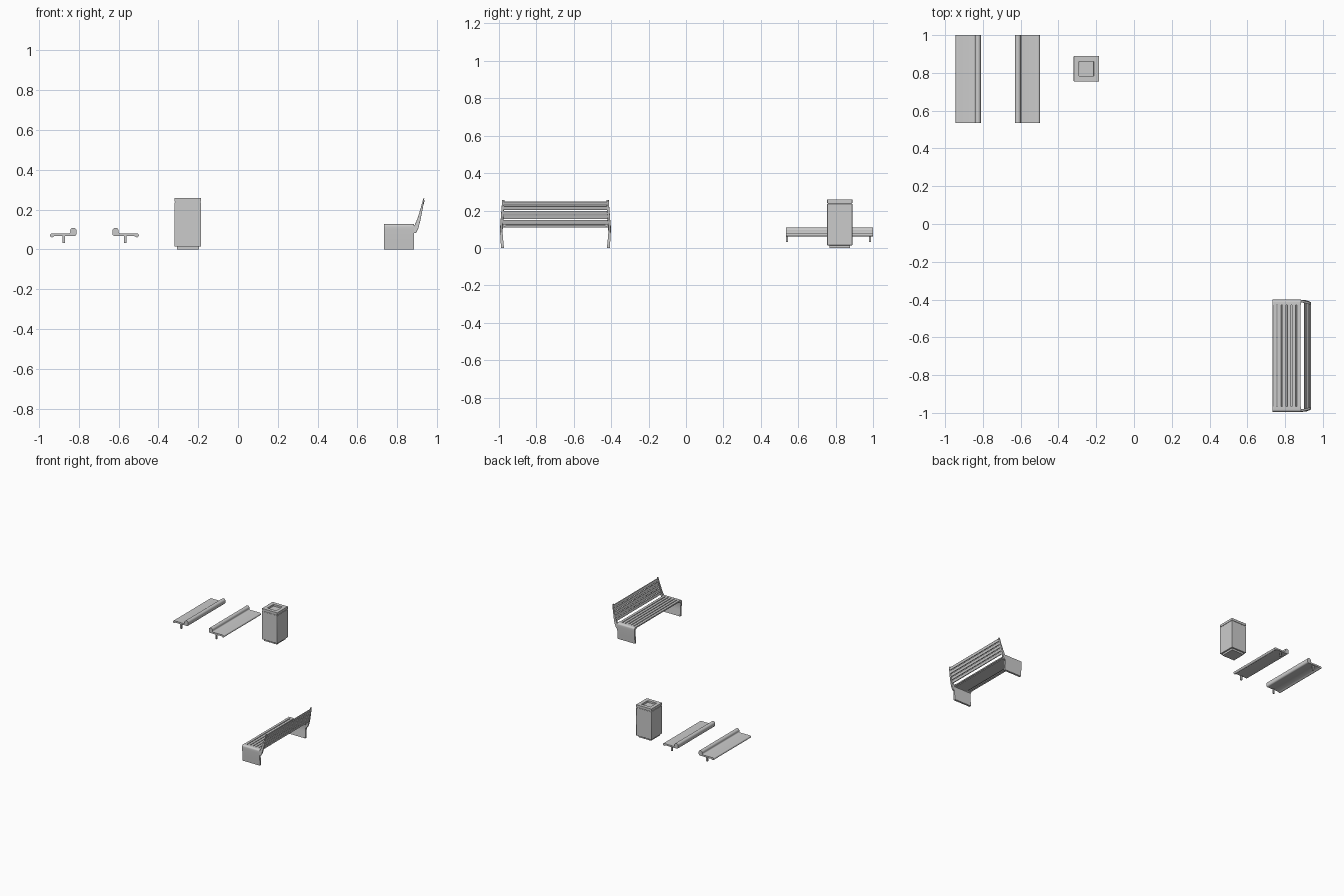
import bpy, bmesh, math
from mathutils import Vector

if "Cube" in bpy.data.objects:
    bpy.data.objects.remove(bpy.data.objects["Cube"])


def finish(name, bm, bevel=0.0, smooth=True):
    bmesh.ops.recalc_face_normals(bm, faces=bm.faces)
    me = bpy.data.meshes.new(name)
    bm.to_mesh(me)
    bm.free()
    ob = bpy.data.objects.new(name, me)
    bpy.context.collection.objects.link(ob)
    if bevel:
        m = ob.modifiers.new("bevel", 'BEVEL')
        m.width, m.segments, m.limit_method = bevel, 2, 'ANGLE'
    if smooth:
        bpy.context.view_layer.objects.active = ob
        ob.select_set(True)
        bpy.ops.object.shade_smooth_by_angle(angle=math.radians(35))
        ob.select_set(False)
    return ob


def prism(name, pts, vec, bevel=0.0):
    bm = bmesh.new()
    f = bm.faces.new([bm.verts.new(p) for p in pts])
    r = bmesh.ops.extrude_face_region(bm, geom=[f])
    bmesh.ops.translate(bm, vec=vec, verts=[v for v in r['geom'] if isinstance(v, bmesh.types.BMVert)])
    return finish(name, bm, bevel)


def box(name, x0, x1, y0, y1, z0, z1, bevel=0.0):
    return prism(name, [(x0, y0, z0), (x1, y0, z0), (x1, y1, z0), (x0, y1, z0)], (0, 0, z1 - z0), bevel)


def arc(cx, cz, r, a0, a1, n=8):
    return [(cx + r * math.cos(math.radians(a0 + (a1 - a0) * i / n)),
             cz + r * math.sin(math.radians(a0 + (a1 - a0) * i / n))) for i in range(n + 1)]


# Perch seats: rolled slab section, mirrored, each on two small posts
section = (arc(-0.067 + 0.011, 0.071, 0.010, 75, 315, 10)
           + [(-0.043, 0.068), (0.045, 0.068)]
           + arc(0.055, 0.080, 0.012, -90, 0, 5)
           + arc(0.051, 0.093, 0.016, 0, 180, 12)
           + arc(0.028, 0.088, 0.008, 0, -90, 4))
for side, cx, s in (("left", -0.878, 1), ("right", -0.564, -1)):
    prism(side + "_perch_seat", [(cx + s * x, 0.535, z) for x, z in section], (0, 0.465, 0))
    for i, y in enumerate((0.54, 0.984)):
        box(f"{side}_perch_post_{i}", cx + s * 0.003 - 0.006, cx + s * 0.003 + 0.006,
            y - 0.005, y + 0.005, 0.032, 0.07)

# Litter bin: plinth, body, lid with square recess
bx, by, h = -0.252, 0.822, 0.067
box("bin_plinth", bx - .055, bx + .055, by - .055, by + .055, 0, 0.016)
box("bin_body", bx - h, bx + h, by - h, by + h, 0.014, 0.237, 0.002)
box("bin_neck", bx - h + .003, bx + h - .003, by - h + .003, by + h - .003, 0.235, 0.242)
bm = bmesh.new()
bmesh.ops.create_cube(bm, size=1)
for v in bm.verts:
    v.co = Vector((bx + v.co.x * 2 * h, by + v.co.y * 2 * h, 0.2495 + v.co.z * 0.019))
top = max(bm.faces, key=lambda f: f.calc_center_median().z)
bmesh.ops.inset_region(bm, faces=[top], thickness=h - 0.027)
r = bmesh.ops.extrude_discrete_faces(bm, faces=[top])
bmesh.ops.translate(bm, vec=(0, 0, -0.015), verts=r['faces'][0].verts[:])
finish("bin_lid", bm, 0.001)

# Bench end panels: curved leg section running into the seat
cy, x0, x1 = -0.698, 0.733, 0.885
outer = [(0.291, 0), (0.294, 0.05), (0.297, 0.10)] + arc(0.284, 0.114, 0.013, 0, 90, 6)
inner = [(0.268, 0.127), (0.268, 0.114), (0.280, 0.108), (0.284, 0.098), (0.280, 0.05), (0.275, 0)]
back = [(0.885, 0.082), (0.893, 0.082), (0.905, 0.105), (0.916, 0.145), (0.927, 0.20), (0.936, 0.256),
        (0.931, 0.258), (0.917, 0.205), (0.902, 0.158), (0.889, 0.126), (0.880, 0.110)]
for end, s in (("near", -1), ("far", 1)):
    prism(end + "_bench_leg", [(x0, cy + s * y, z) for y, z in outer + inner], (x1 - x0, 0, 0))
    # Back upright, leaning inwards towards the top
    ob = prism(end + "_back_upright", [(x, cy + s * 0.296, z) for x, z in back], (0, -s * 0.013, 0), 0.001)
    for v in ob.data.vertices:
        v.co.y -= s * 0.011 * max(0, (v.co.z - 0.11) / 0.145)

# Seat slats with a support tray beneath
for i in range(6):
    x = 0.734 + i * 0.0255
    box(f"seat_slat_{i}", x, x + 0.0205, cy - 0.28, cy + 0.28, 0.116, 0.127, 0.002)
box("seat_tray", 0.772, 0.876, cy - 0.282, cy + 0.282, 0.110, 0.115)

# Back slats following the leaning uprights
for i in range(5):
    t0, t1 = 0.130 + i * 0.0245, 0.130 + i * 0.0245 + 0.0195
    fx = lambda z: 0.900 + (z - 0.130) * 0.262
    w = 0.2855 - 0.0018 * i
    prism(f"back_slat_{i}", [(fx(z) + d, cy - w, z) for z, d in
                             ((t0, 0), (t0, 0.007), (t1, 0.007), (t1, 0))], (0, 2 * w, 0), 0.0015)
